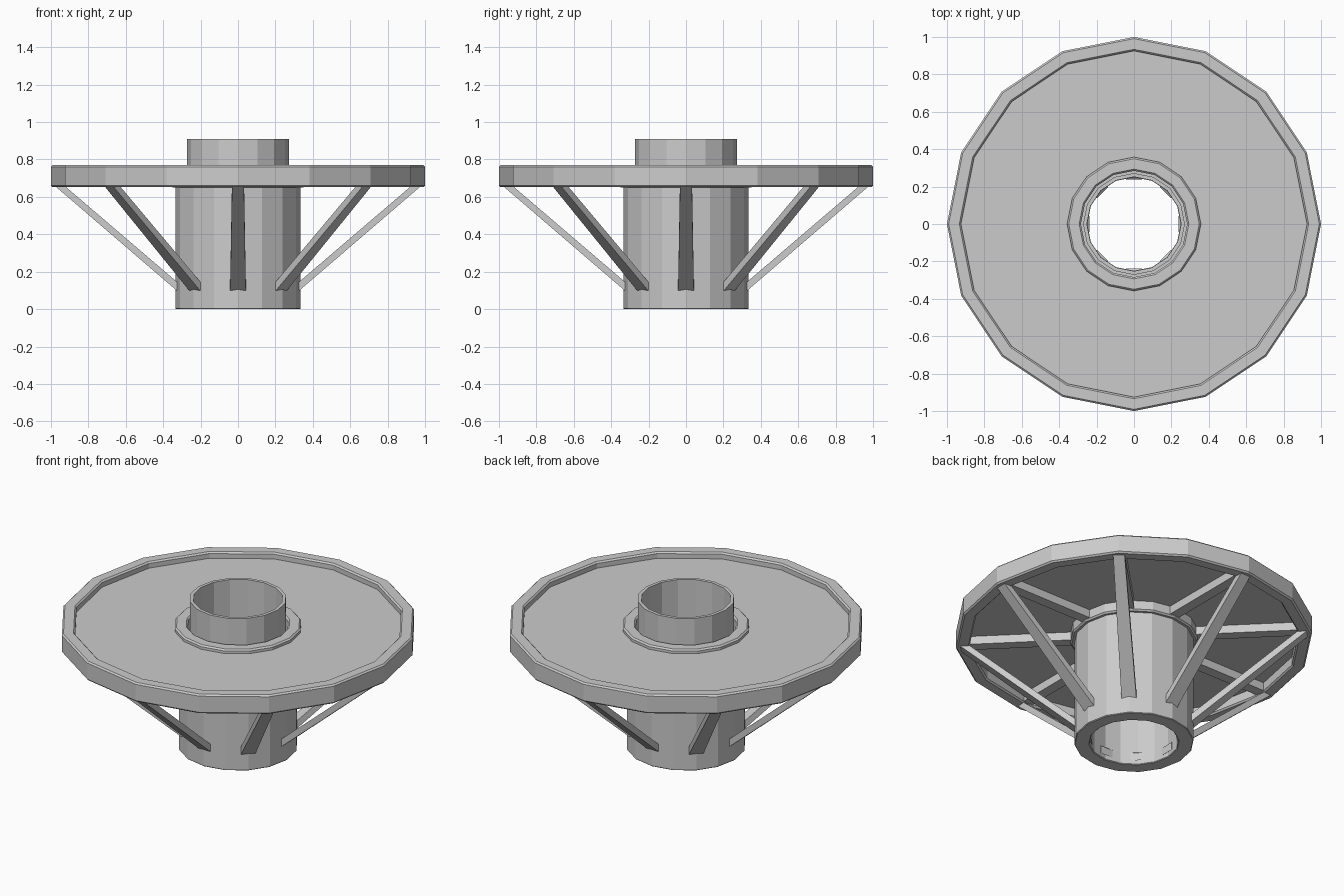
import bpy, bmesh, math
from mathutils import Matrix

if "Cube" in bpy.data.objects:
    bpy.data.objects.remove(bpy.data.objects["Cube"])

SIDES = 16


def make_object(name, bm):
    bmesh.ops.recalc_face_normals(bm, faces=bm.faces)
    mesh = bpy.data.meshes.new(name)
    bm.to_mesh(mesh)
    bm.free()
    obj = bpy.data.objects.new(name, mesh)
    bpy.context.collection.objects.link(obj)
    return obj


def ring(name, r_in, r_out, z0, z1, chamfer=0.0):
    """Faceted ring with a rectangular, optionally chamfered section."""
    c = chamfer
    if c:
        profile = [(r_in + c, z0), (r_out - c, z0), (r_out, z0 + c), (r_out, z1 - c),
                   (r_out - c, z1), (r_in + c, z1), (r_in, z1 - c), (r_in, z0 + c)]
    else:
        profile = [(r_in, z0), (r_out, z0), (r_out, z1), (r_in, z1)]
    bm = bmesh.new()
    loops = []
    for i in range(SIDES):
        a = 2 * math.pi * i / SIDES
        loops.append([bm.verts.new((r * math.cos(a), r * math.sin(a), z)) for r, z in profile])
    n = len(profile)
    for i in range(SIDES):
        a, b = loops[i], loops[(i + 1) % SIDES]
        for j in range(n):
            k = (j + 1) % n
            bm.faces.new((a[j], b[j], b[k], a[k]))
    return make_object(name, bm)


def radial_bar(name, angle, start, end):
    """Tapered bar; each end is (radius, bottom z, top z, half width)."""
    bm = bmesh.new()
    ends = []
    for r, z0, z1, w in (start, end):
        ends.append([bm.verts.new(p) for p in
                     ((r, -w, z0), (r, w, z0), (r, w, z1), (r, -w, z1))])
    a, b = ends
    bm.faces.new(a)
    bm.faces.new(b)
    for j in range(4):
        k = (j + 1) % 4
        bm.faces.new((a[j], a[k], b[k], b[j]))
    bm.transform(Matrix.Rotation(angle, 4, 'Z'))
    return make_object(name, bm)


# Central column and thin sleeve rising above the table
ring("column", 0.25, 0.335, 0.0, 0.655, 0.004)
ring("sleeve", 0.252, 0.272, 0.02, 0.91)

# Round top: recessed plate, outer rim and inner collar
ring("top_plate", 0.30, 0.95, 0.712, 0.732)
ring("outer_rim", 0.925, 1.0, 0.652, 0.77, 0.009)
ring("inner_collar", 0.284, 0.358, 0.65, 0.757, 0.009)

# Eight diagonal struts and eight beams under the plate
for i in range(8):
    a = math.pi * i / 4
    radial_bar(f"strut_{i + 1}", a, (0.238, 0.022, 0.070, 0.043), (0.975, 0.655, 0.700, 0.032))
    radial_bar(f"under_beam_{i + 1}", a, (0.33, 0.662, 0.720, 0.032), (0.95, 0.662, 0.720, 0.032))
